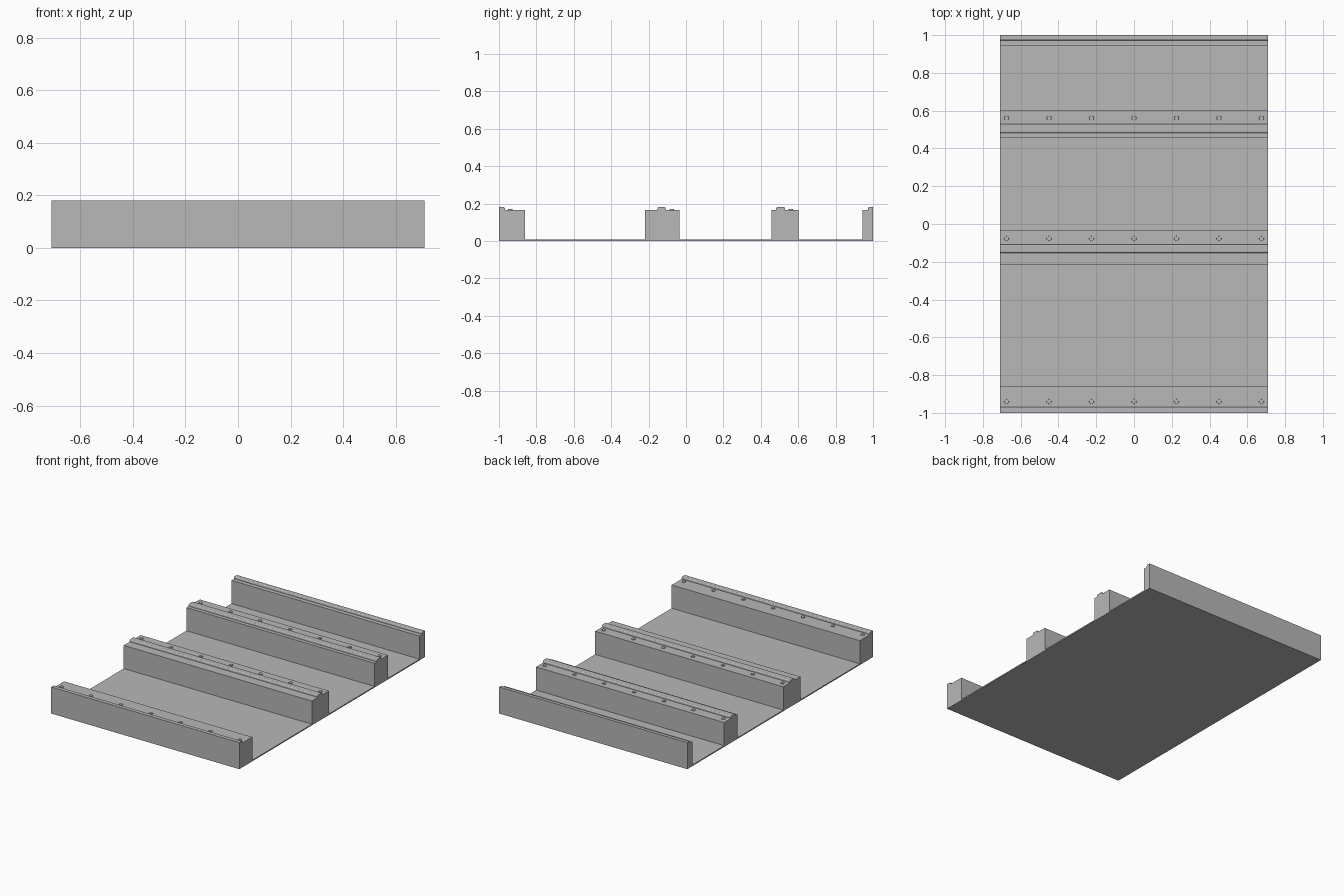
import bpy, bmesh, math
from mathutils import Matrix

if "Cube" in bpy.data.objects:
    bpy.data.objects.remove(bpy.data.objects["Cube"], do_unlink=True)

HALF_WIDTH = 0.71
BEAM_TOP = 0.166
LIP_TOP = 0.181
RADIUS = 0.007

grey = bpy.data.materials.new("grey metal")
grey.use_nodes = True
colour = (0.48, 0.48, 0.48, 1)
grey.diffuse_color = colour
grey.node_tree.nodes["Principled BSDF"].inputs["Base Color"].default_value = colour


def finish(name, bm):
    bmesh.ops.recalc_face_normals(bm, faces=bm.faces)
    mesh = bpy.data.meshes.new(name)
    bm.to_mesh(mesh)
    bm.free()
    mesh.materials.append(grey)
    obj = bpy.data.objects.new(name, mesh)
    bpy.context.collection.objects.link(obj)
    return obj


def extrude_profile(name, points):
    """Sweep a (y, z) outline across the full width."""
    bm = bmesh.new()
    face = bm.faces.new([bm.verts.new((-HALF_WIDTH, y, z)) for y, z in points])
    swept = bmesh.ops.extrude_face_region(bm, geom=[face])["geom"]
    verts = [v for v in swept if isinstance(v, bmesh.types.BMVert)]
    bmesh.ops.translate(bm, verts=verts, vec=(2 * HALF_WIDTH, 0, 0))
    return finish(name, bm)


def rounded_edge(y, side):
    """Quarter-round from the lip's side wall to its flat top."""
    arc = [math.radians(a) for a in (0, 30, 60, 90)]
    return [(y + side * RADIUS * (math.cos(a) - 1),
             LIP_TOP + RADIUS * (math.sin(a) - 1)) for a in arc]


def beam(name, front, back, lip_front, lip_back):
    outline = [(front, 0.0), (back, 0.0), (back, BEAM_TOP)]
    # The lip rises flush with the outer wall on the two end beams
    if lip_back < back:
        outline += [(lip_back, BEAM_TOP)] + rounded_edge(lip_back, 1)
    else:
        outline += [(back, LIP_TOP)]
    if lip_front > front:
        outline += rounded_edge(lip_front, -1)[::-1]
        outline += [(lip_front, BEAM_TOP), (front, BEAM_TOP)]
    else:
        outline += [(front, LIP_TOP)]
    extrude_profile(name, outline)


def bolt_row(name, y):
    bm = bmesh.new()
    for i in range(-3, 4):
        bmesh.ops.create_cone(
            bm, cap_ends=True, segments=20, radius1=0.013, radius2=0.012,
            depth=0.008, matrix=Matrix.Translation((i * 0.225, y, BEAM_TOP + 0.001)))
    finish(name, bm)


# Thin floor sheet
extrude_profile("floor_plate", [(-1, 0), (1, 0), (1, 0.008), (-1, 0.008)])

# Cross beams with their raised lips
beam("front_beam", -1.0, -0.86, -1.0, -0.968)
beam("middle_beam", -0.218, -0.035, -0.153, -0.108)
beam("rear_beam", 0.457, 0.602, 0.482, 0.53)
beam("back_edge_beam", 0.943, 1.0, 0.972, 1.0)

# Bolt heads along the ledges
for part, y in (("front", -0.94), ("middle", -0.077), ("rear", 0.56)):
    bolt_row(part + "_bolts", y)
